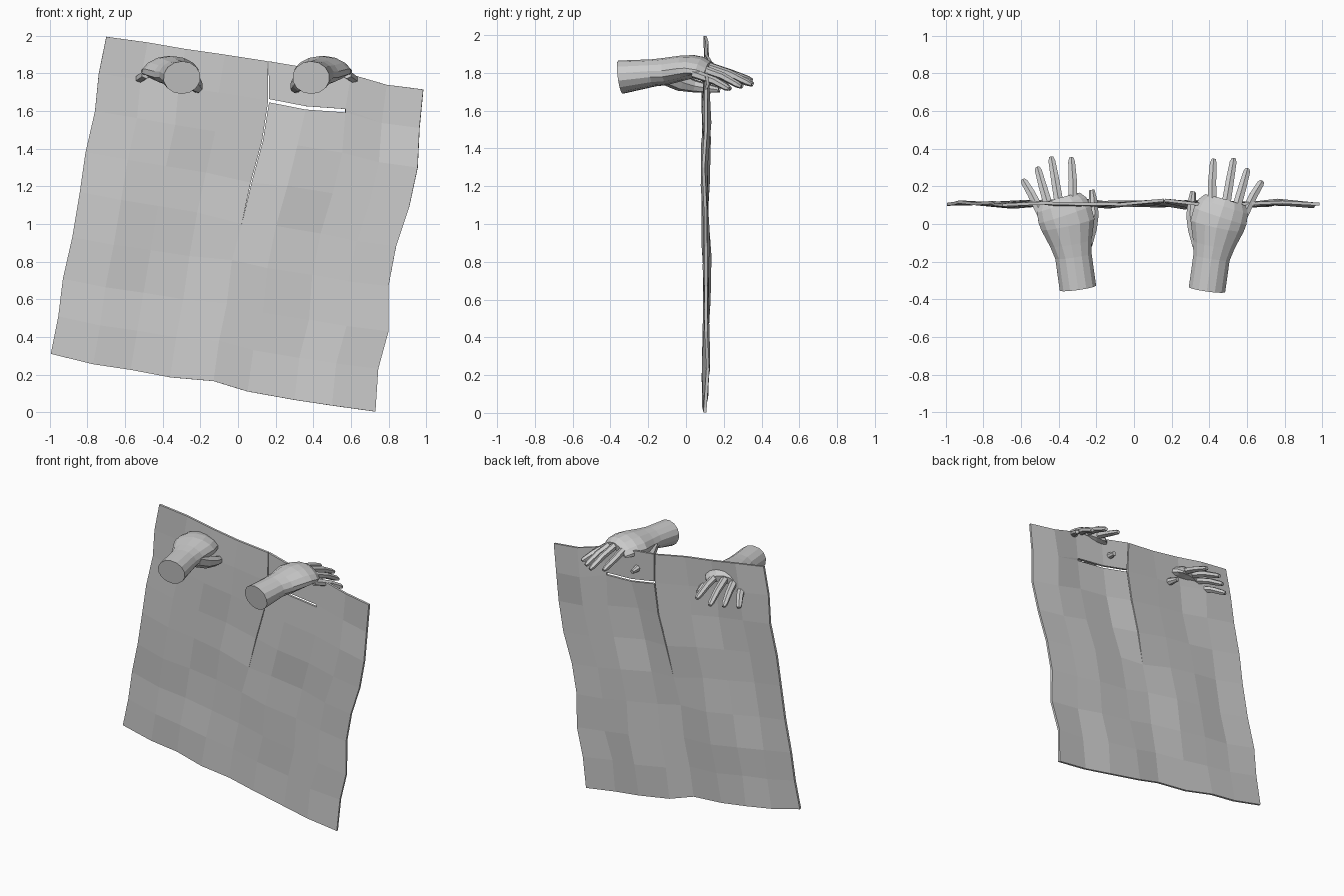
import bpy, bmesh, math, random
from mathutils import Vector

if "Cube" in bpy.data.objects:
    bpy.data.objects.remove(bpy.data.objects["Cube"])

random.seed(4)
N = 8

grey = bpy.data.materials.new("light grey")
grey.diffuse_color = (0.6, 0.6, 0.6, 1)
grey.use_nodes = True
grey.node_tree.nodes["Principled BSDF"].inputs["Base Color"].default_value = grey.diffuse_color


def make_object(name, bm):
    mesh = bpy.data.meshes.new(name)
    bm.to_mesh(mesh)
    bm.free()
    mesh.materials.append(grey)
    ob = bpy.data.objects.new(name, mesh)
    bpy.context.collection.objects.link(ob)
    return ob


# ---- Sheet: wavy patch blended between its four edges, as (x, z) ----
TOP = [(-.70, 1.995), (-.48, 1.965), (-.28, 1.93), (-.07, 1.90), (.16, 1.865),
       (.37, 1.83), (.60, 1.795), (.79, 1.74), (.985, 1.715)]
BOTTOM = [(-.995, .31), (-.77, .255), (-.57, .225), (-.36, .185), (-.13, .165),
          (.05, .11), (.30, .065), (.50, .035), (.73, .003)]
LEFT = [(-.70, 1.995), (-.74, 1.80), (-.76, 1.60), (-.81, 1.38), (-.84, 1.17),
        (-.88, .93), (-.93, .71), (-.955, .51), (-.995, .31)]
RIGHT = [(.985, 1.715), (.965, 1.51), (.955, 1.30), (.91, 1.09), (.84, .88),
         (.80, .67), (.80, .43), (.745, .23), (.73, .003)]
# Points along the torn slits
SLIT = {(4, 1): (.163, 1.655), (4, 2): (.13, 1.44), (4, 3): (.07, 1.22),
        (4, 4): (.02, 1.0), (5, 1): (.36, 1.617), (6, 1): (.57, 1.602)}


def sheet_point(i, j):
    u, v = i / N, j / N
    T, B, L, R = (Vector(e) for e in (TOP[i], BOTTOM[i], LEFT[j], RIGHT[j]))
    tl, tr, bl, br = (Vector(e) for e in (TOP[0], TOP[N], BOTTOM[0], BOTTOM[N]))
    p = (T * (1 - v) + B * v + L * (1 - u) + R * u
         - (tl * (1 - u) + tr * u) * (1 - v) - (bl * (1 - u) + br * u) * v)
    if (i, j) in SLIT:
        p = Vector(SLIT[i, j])
    y = .107 + .011 * math.sin(i * 1.9 + j * .5) + random.uniform(-.011, .011)
    return Vector((p.x, y, p.y))


points = {(i, j): sheet_point(i, j) for i in range(N + 1) for j in range(N + 1)}
bm = bmesh.new()
verts = {}


def sheet_vert(i, j, ci, cj):
    """Vertex (i, j) as used by cell (ci, cj); split along the slits."""
    dx = dz = 0
    if i == 4 and j < 4:
        dx = -.003 if ci < 4 else .003
    if j == 1 and 4 <= i <= 6 and ci >= 4:
        dz = .009 if cj == 0 else -.009
    key = (i, j, dx, dz)
    if key not in verts:
        verts[key] = bm.verts.new(points[i, j] + Vector((dx, 0, dz)))
    return verts[key]


for ci in range(N):
    for cj in range(N):
        corners = ((ci, cj), (ci, cj + 1), (ci + 1, cj + 1), (ci + 1, cj))
        bm.faces.new([sheet_vert(i, j, ci, cj) for i, j in corners])
# Closing triangle at the blunt end of the side slit
bm.faces.new([sheet_vert(6, 1, 6, 0), sheet_vert(6, 1, 6, 1), sheet_vert(7, 1, 6, 1)])
sheet = make_object("sheet", bm)
solid = sheet.modifiers.new("thickness", 'SOLIDIFY')
solid.thickness = .016
solid.offset = 0


# ---- Hands: lofted palm, four fingers and a thumb ----
def loft(bm, rings, sides, arch=0):
    """rings: (x, y, z, half width, half height)"""
    loops = []
    for k, (x, y, z, rx, rz) in enumerate(rings):
        a = Vector(rings[max(k - 1, 0)][:3])
        b = Vector(rings[min(k + 1, len(rings) - 1)][:3])
        d = (b - a).normalized()
        side = d.cross(Vector((0, 0, 1))).normalized()
        up = side.cross(d)
        loop = []
        for s in range(sides):
            t = 2 * math.pi * (s + .5) / sides
            p = Vector((x, y, z)) + side * rx * math.cos(t) + up * rz * math.sin(t)
            p.z -= arch * k / (len(rings) - 1) * math.cos(t) ** 2
            loop.append(bm.verts.new(p))
        loops.append(loop)
    for la, lb in zip(loops, loops[1:]):
        for s in range(sides):
            n = (s + 1) % sides
            bm.faces.new((la[s], la[n], lb[n], lb[s]))
    bm.faces.new(loops[0])
    bm.faces.new(loops[-1])


PALM = [(-.298, -.34, 1.778, .10, .088), (-.322, -.17, 1.80, .10, .072),
        (-.335, -.10, 1.808, .115, .072), (-.352, .0, 1.828, .148, .066),
        (-.368, .05, 1.838, .150, .056), (-.385, .10, 1.838, .140, .045),
        (-.395, .135, 1.833, .115, .026)]
FINGERS = {
    "little": [(-.49, .05, 1.795), (-.545, .16, 1.757), (-.59, .235, 1.715)],
    "ring": [(-.45, .08, 1.825), (-.485, .20, 1.783), (-.513, .30, 1.727)],
    "middle": [(-.395, .09, 1.845), (-.42, .24, 1.795), (-.44, .355, 1.738)],
    "index": [(-.325, .08, 1.843), (-.325, .23, 1.80), (-.333, .352, 1.758)],
}
THUMB = [(-.265, -.10, 1.785, .05, .05), (-.235, -.02, 1.748, .042, .046),
         (-.215, .05, 1.73, .03, .034), (-.217, .125, 1.718, .024, .024),
         (-.223, .18, 1.71, .015, .015)]


def build_hand(name, flip, shift):
    bm = bmesh.new()
    loft(bm, PALM, 14, .04)
    for path in FINGERS.values():
        a, b, c = (Vector(p) for p in path)
        stations = [(a, .028), (b, .025), (b.lerp(c, .8), .021), (c, .013)]
        loft(bm, [(*p, r, r * .85) for p, r in stations], 6)
    loft(bm, THUMB, 7)
    for v in bm.verts:
        v.co.x = v.co.x * flip + shift[0]
        v.co.y += shift[1]
    bmesh.ops.recalc_face_normals(bm, faces=bm.faces)
    make_object(name, bm)


build_hand("left_hand", 1, (0, 0))
build_hand("right_hand", -1, (.09, -.008))
